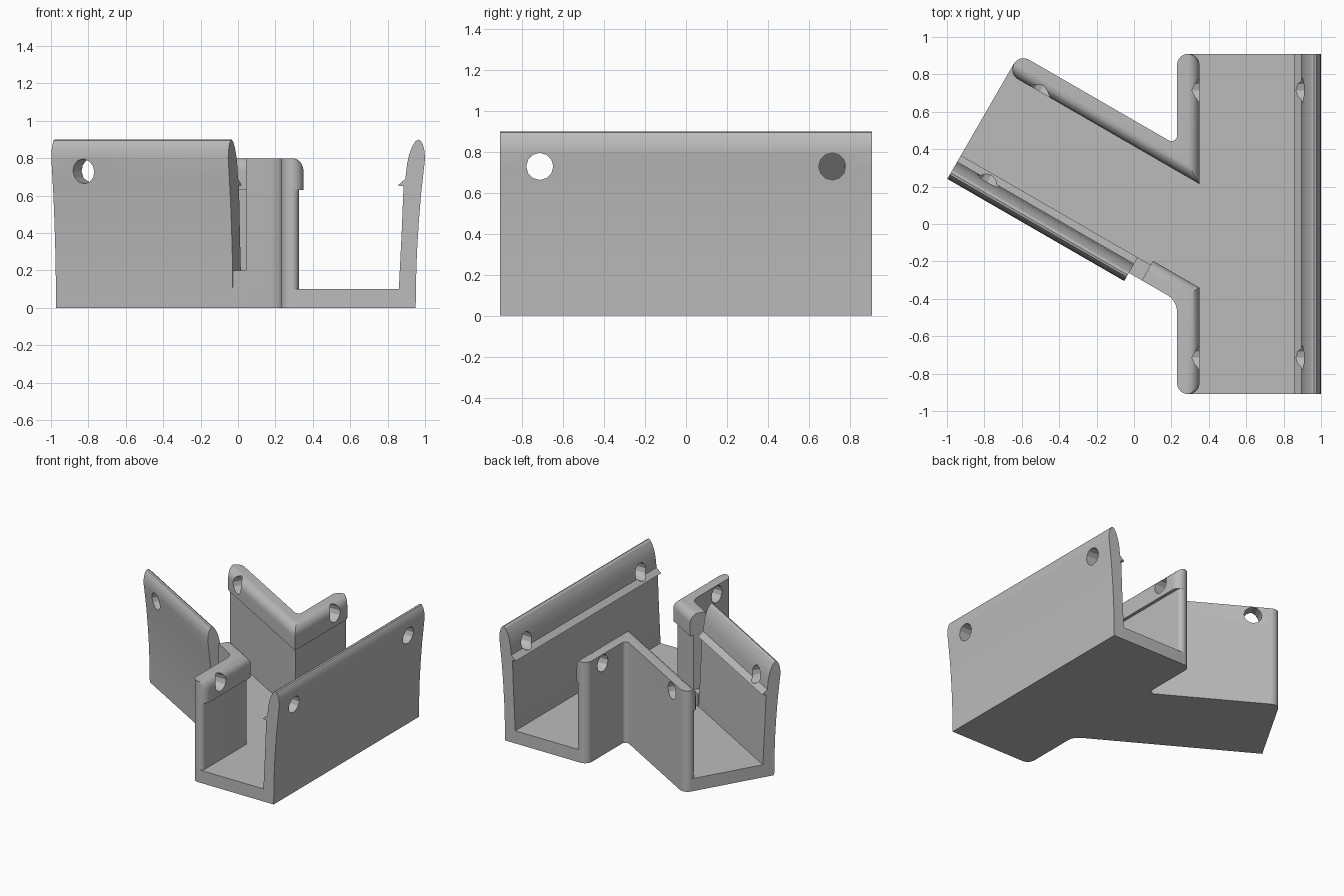
import bpy, bmesh, math
from mathutils import Vector

if "Cube" in bpy.data.objects:
    bpy.data.objects.remove(bpy.data.objects["Cube"], do_unlink=True)

grey = bpy.data.materials.new("plain grey")
grey.use_nodes = True
grey.diffuse_color = (0.5, 0.5, 0.5, 1)
grey.node_tree.nodes["Principled BSDF"].inputs["Base Color"].default_value = (0.5, 0.5, 0.5, 1)

# Shared dimensions
END, ARM_END = 0.91, 0.985         # channel ends, straight and angled
INNER, OUTER = 0.23, 0.95          # straight channel sides in x
ARM_SHIFT = 0.71                   # angled channel: side = ARM_SHIFT - x
FAR, NEAR = ARM_SHIFT - INNER, ARM_SHIFT - OUTER
GAP = (-0.187, -0.107)             # notch in the angled channel's side
ALONG = Vector((-math.sqrt(0.75), 0.5))
ACROSS = Vector((0.5, math.sqrt(0.75)))
HOLE_Z, HOLE_R = 0.73, 0.066


def arm(u, s):
    """Point in the angled channel: u along it, s across it."""
    return ALONG * u + ACROSS * s


def meet(x, s):
    """Where the line x meets the angled line s."""
    return Vector((x, (s - ACROSS.x * x) / ACROSS.y))


def rounded(corners, steps=8):
    """Plan outline from (point, tangent length) corners, with true arcs."""
    out = []
    for i, (p, t) in enumerate(corners):
        if t is None:
            out.append(p)
            continue
        a = (corners[i - 1][0] - p).normalized()
        b = (corners[(i + 1) % len(corners)][0] - p).normalized()
        w = math.sin(a.angle(b) / 2)
        for k in range(steps + 1):
            f = k / steps
            c0, c1, c2 = (1 - f) ** 2, 2 * w * f * (1 - f), f * f
            out.append(((p + a * t) * c0 + p * c1 + (p + b * t) * c2) / (c0 + c1 + c2))
    return out


def loft(name, loops):
    """Skin equal-length 3D loops and cap both ends."""
    bm = bmesh.new()
    rings = [[bm.verts.new(v) for v in loop] for loop in loops]
    n = len(rings[0])
    for lo, hi in zip(rings, rings[1:]):
        for i in range(n):
            j = (i + 1) % n
            bm.faces.new((lo[i], lo[j], hi[j], hi[i]))
    bm.faces.new(rings[0][::-1])
    bm.faces.new(rings[-1])
    bmesh.ops.remove_doubles(bm, verts=bm.verts, dist=0.0001)
    bmesh.ops.recalc_face_normals(bm, faces=bm.faces)
    mesh = bpy.data.meshes.new(name)
    bm.to_mesh(mesh)
    bm.free()
    mesh.materials.append(grey)
    ob = bpy.data.objects.new(name, mesh)
    bpy.context.collection.objects.link(ob)
    return ob


def prism(name, outline, z0, z1):
    return loft(name, [[(p.x, p.y, z) for p in outline] for z in (z0, z1)])


def drill(ob, centre, axis):
    """Cut a twelve-sided hole through a wall."""
    bpy.ops.mesh.primitive_cylinder_add(vertices=12, radius=HOLE_R, depth=0.3)
    tool = bpy.context.object
    tool.rotation_mode = 'QUATERNION'
    tool.rotation_quaternion = Vector((axis.x, axis.y, 0)).to_track_quat('Z', 'Y')
    tool.location = (centre.x, centre.y, HOLE_Z)
    tool.data.materials.append(grey)
    tool.hide_render = True
    mod = ob.modifiers.new("hole", 'BOOLEAN')
    mod.operation, mod.solver, mod.object = 'DIFFERENCE', 'EXACT', tool
    bpy.context.view_layer.objects.active = ob
    bpy.ops.object.modifier_apply(modifier=mod.name)
    bpy.data.objects.remove(tool, do_unlink=True)


# Floor: straight channel with the angled one joining it
R = 0.06
floor = prism("floor", rounded([
    (Vector((OUTER, -END)), None), (Vector((OUTER, END)), None),
    (Vector((INNER, END)), R), (meet(INNER, FAR), 0.05),
    (arm(ARM_END, FAR), R), (arm(ARM_END, NEAR), None),
    (meet(INNER, NEAR), R), (Vector((INNER, -END)), R)]), 0, 0.1)


# Low walls: plan outlines as a function of wall thickness
def back_plan(w):
    return rounded([
        (Vector((INNER, END)), R), (meet(INNER, FAR), 0.05),
        (arm(ARM_END, FAR), R), (arm(ARM_END, FAR - w), w - R),
        (meet(INNER + w, FAR - w), None), (Vector((INNER + w, END)), w - R)])


def front_plan(w):
    return rounded([
        (Vector((INNER, -END)), R), (meet(INNER, NEAR), R),
        (arm(GAP[0], NEAR), None), (arm(GAP[0], NEAR + w), None),
        (meet(INNER + w, NEAR + w), None), (Vector((INNER + w, -END)), w - R)])


# Thickness by height: body, overhanging lip, rounded inner top edge
BODY, LIP = 0.095, 0.12
levels = [(BODY, 0), (BODY, 0.63), (LIP, 0.63)]
for k in range(9):
    a = math.pi / 2 * k / 8
    levels.append((R + (LIP - R) * math.cos(a), 0.73 + 0.07 * math.sin(a)))

low_walls = []
for name, plan in (("back_low_wall", back_plan), ("front_low_wall", front_plan)):
    low_walls.append(loft(name, [[(p.x, p.y, z) for p in plan(w)] for w, z in levels]))
back_wall, front_wall = low_walls

# Tall leaning walls with a snap ridge, as (x, z) profile
tall = [(0.86, 0), (0.95, 0), (0.952, 0.15), (0.957, 0.3), (0.966, 0.45),
        (0.978, 0.6), (0.99, 0.71), (1.0, 0.8), (0.997, 0.84), (0.988, 0.875),
        (0.975, 0.896), (0.963, 0.9), (0.948, 0.89), (0.93, 0.86), (0.915, 0.82),
        (0.904, 0.77), (0.895, 0.69), (0.855, 0.655), (0.885, 0.65),
        (0.875, 0.4), (0.86, 0.1)]
straight_wall = loft("straight_tall_wall",
                     [[(x, y, z) for x, z in tall] for y in (-END, END)])
angled_wall = loft("angled_tall_wall",
                   [[(*arm(u, ARM_SHIFT - x), z) for x, z in tall]
                    for u in (GAP[1], ARM_END)])

# Low sill across the notch
inner = NEAR + BODY
sill = prism("notch_sill", [arm(GAP[0], NEAR), arm(GAP[1], NEAR),
                            arm(GAP[1], inner), arm(GAP[0], inner)], 0, 0.2)

# Screw holes near every channel end
X = Vector((1, 0))
HOLE_Y, HOLE_U = END - 0.195, ARM_END - 0.195
drill(back_wall, Vector((INNER + R, HOLE_Y)), X)
drill(back_wall, arm(HOLE_U, FAR - R), ACROSS)
drill(front_wall, Vector((INNER + R, -HOLE_Y)), X)
for side in (-1, 1):
    drill(straight_wall, Vector((OUTER, side * HOLE_Y)), X)
drill(angled_wall, arm(HOLE_U, NEAR), ACROSS)

# Smooth the curves, keep creases and hole facets sharp
bpy.ops.object.select_all(action='DESELECT')
for ob in (floor, back_wall, front_wall, straight_wall, angled_wall, sill):
    ob.select_set(True)
    bpy.context.view_layer.objects.active = ob
bpy.ops.object.shade_smooth_by_angle(angle=math.radians(25))
